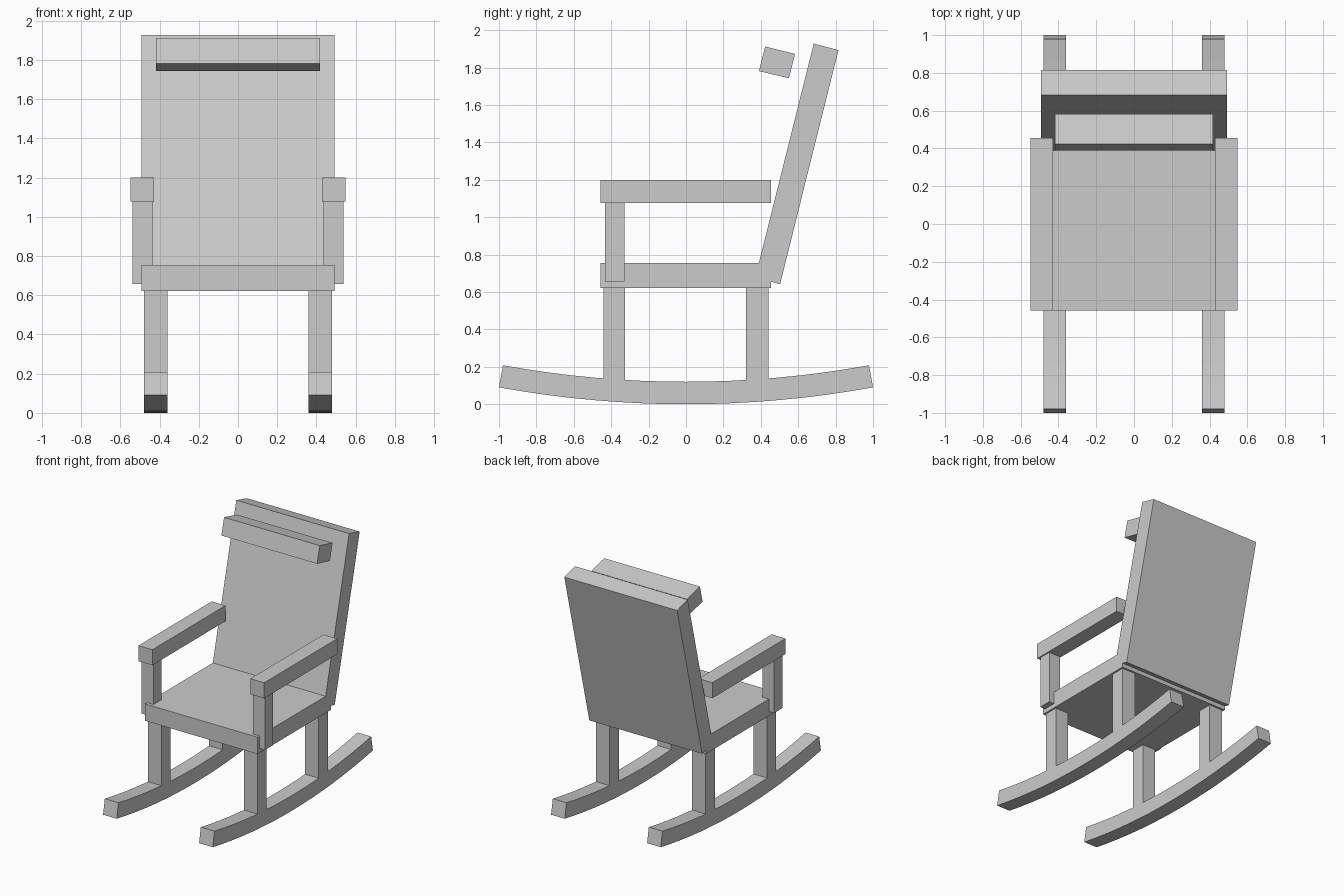
import bpy
import bmesh
from math import sin, cos, asin

cube = bpy.data.objects.get("Cube")
if cube:
    bpy.data.objects.remove(cube, do_unlink=True)

grey = bpy.data.materials.new("light_grey")
grey.use_nodes = True
grey.diffuse_color = (0.6, 0.6, 0.6, 1)
grey.node_tree.nodes["Principled BSDF"].inputs["Base Color"].default_value = (0.6, 0.6, 0.6, 1)


def extrude_profile(name, profile, x0, x1):
    """Extrude a side outline of (y, z) points from x0 to x1."""
    bm = bmesh.new()
    face = bm.faces.new([bm.verts.new((x0, y, z)) for y, z in profile])
    ext = bmesh.ops.extrude_face_region(bm, geom=[face])
    verts = [v for v in ext["geom"] if isinstance(v, bmesh.types.BMVert)]
    bmesh.ops.translate(bm, verts=verts, vec=(x1 - x0, 0, 0))
    bmesh.ops.recalc_face_normals(bm, faces=bm.faces)
    mesh = bpy.data.meshes.new(name)
    bm.to_mesh(mesh)
    bm.free()
    mesh.materials.append(grey)
    obj = bpy.data.objects.new(name, mesh)
    bpy.context.collection.objects.link(obj)
    return obj


def rect(y0, y1, z0, z1):
    return [(y0, z0), (y1, z0), (y1, z1), (y0, z1)]


def pair(name, profile, inner, outer):
    extrude_profile("left_" + name, profile, inner, outer)
    extrude_profile("right_" + name, profile, -outer, -inner)


# Rocker outline: two concentric arcs
radius, thick, steps = 5.6, 0.12, 16
half_angle = asin(1 / radius)
angles = [half_angle * (2 * i / steps - 1) for i in range(steps + 1)]


def arc(r):
    return [(r * sin(a), radius - r * cos(a)) for a in angles]


rocker = arc(radius) + arc(radius - thick)[::-1]

# Seat, leaning back and floating headrest
extrude_profile("seat", rect(-0.458, 0.455, 0.622, 0.755), -0.493, 0.493)
extrude_profile("backrest", [(0.37, 0.677), (0.503, 0.642), (0.815, 1.893), (0.683, 1.928)],
                -0.493, 0.493)
extrude_profile("headrest", [(0.39, 1.781), (0.55, 1.743), (0.583, 1.873), (0.423, 1.912)],
                -0.418, 0.418)

# Mirrored parts
pair("rocker", rocker, 0.36, 0.479)
pair("front_leg", rect(-0.442, -0.327, 0.08, 0.63), 0.36, 0.479)
pair("back_leg", rect(0.322, 0.44, 0.08, 0.63), 0.36, 0.479)
pair("arm_post", rect(-0.433, -0.33, 0.657, 1.09), 0.436, 0.539)
pair("armrest", rect(-0.458, 0.455, 1.077, 1.2), 0.428, 0.549)
